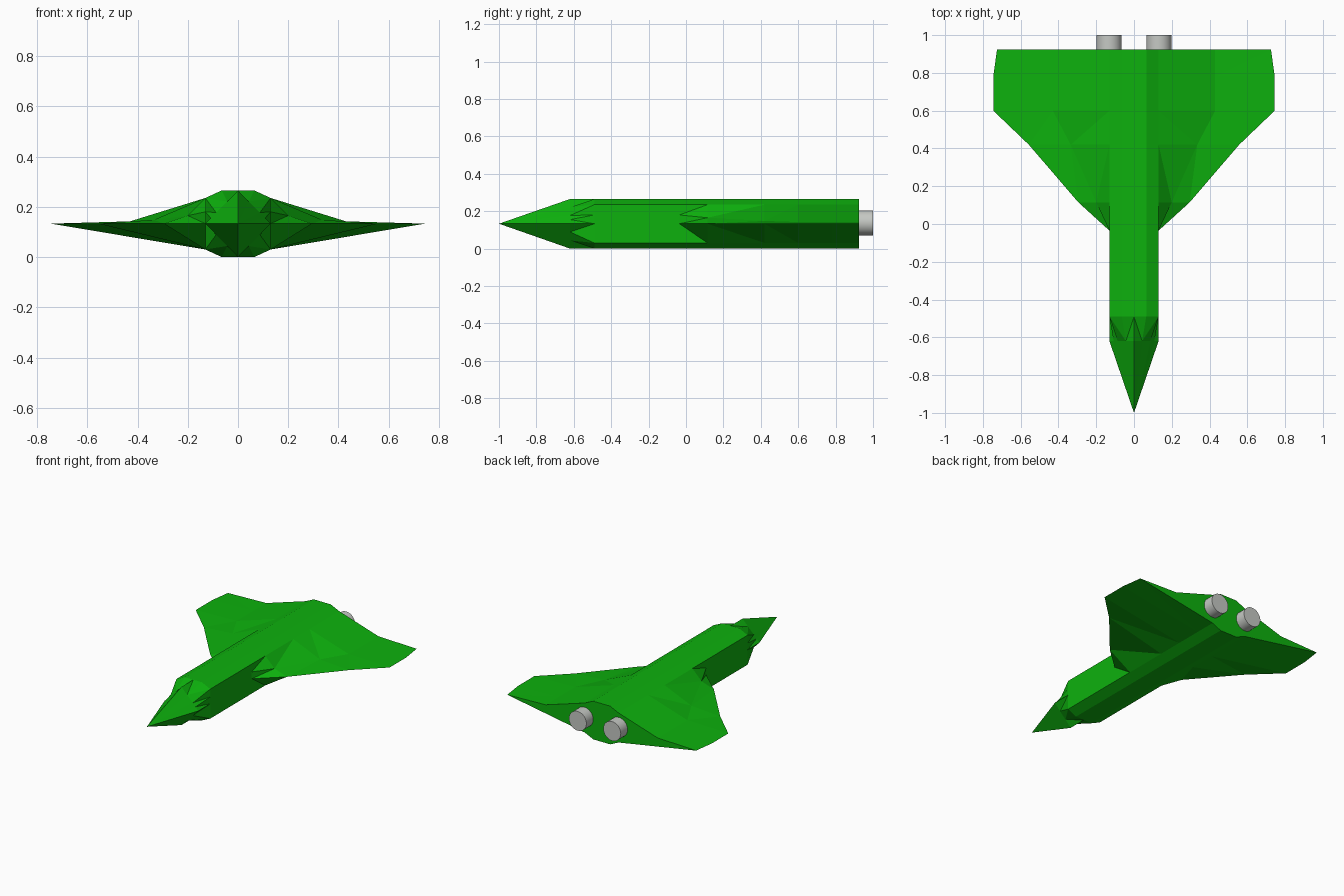
import bpy, bmesh, math

if "Cube" in bpy.data.objects:
    bpy.data.objects.remove(bpy.data.objects["Cube"])


def material(name, rgb):
    m = bpy.data.materials.new(name)
    m.diffuse_color = (*rgb, 1)
    m.use_nodes = True
    m.node_tree.nodes["Principled BSDF"].inputs["Base Color"].default_value = m.diffuse_color
    return m


green = material("bright green", (0.004, 0.44, 0.004))
grey = material("light grey", (0.56, 0.58, 0.55))

MID, TOP = 0.133, 0.265


def section(tip, kink):
    # right half of the cross-section, top centre to bottom centre
    return [(0, TOP), (0.065, TOP), (0.13, 0.235), kink,
            (tip, MID), (0.13, 0.03), (0.065, 0), (0, 0)]


# Diamond at the nose base, growing into the body and then the delta wing
diamond = [(0, TOP), (0.043, 0.221), (0.087, 0.177), (0.108, 0.155),
           (0.13, MID), (0.087, 0.089), (0.043, 0.044), (0, 0)]
tube = section(0.13, (0.13, 0.18))
stations = [
    (-0.62, diamond),
    (-0.49, tube),
    (-0.035, tube),
    (0.115, section(0.295, (0.20, 0.165))),
    (0.42, section(0.557, (0.335, 0.148))),
    (0.60, section(0.745, (0.43, 0.142))),
    (0.78, section(0.745, (0.43, 0.142))),
    (0.925, section(0.725, (0.43, 0.142))),
]

# Body and wing hull
bm = bmesh.new()
rings = []
for y, half in stations:
    pts = half + [(-x, z) for x, z in half[-2:0:-1]]
    rings.append([bm.verts.new((x, y, z)) for x, z in pts])
n = len(rings[0])
nose = bm.verts.new((0, -1, MID))
for i in range(n):
    j = (i + 1) % n
    bm.faces.new((nose, rings[0][i], rings[0][j]))
    for a, b in zip(rings, rings[1:]):
        bm.faces.new((a[i], b[i], b[j], a[j]))
bm.faces.new(rings[-1])
bmesh.ops.triangulate(bm, faces=[f for f in bm.faces if len(f.verts) == 4])
bmesh.ops.recalc_face_normals(bm, faces=bm.faces)
mesh = bpy.data.meshes.new("hull")
bm.to_mesh(mesh)
bm.free()
mesh.materials.append(green)
hull = bpy.data.objects.new("hull", mesh)
bpy.context.collection.objects.link(hull)

# Twin engine nozzles
for name, side in (("left_engine", -1), ("right_engine", 1)):
    bpy.ops.mesh.primitive_cylinder_add(
        vertices=32, radius=0.067, depth=0.1,
        location=(side * 0.132, 0.95, 0.138), rotation=(math.pi / 2, 0, 0))
    engine = bpy.context.object
    engine.name = name
    engine.data.materials.append(grey)
    bpy.ops.object.shade_smooth_by_angle(angle=math.radians(30))
